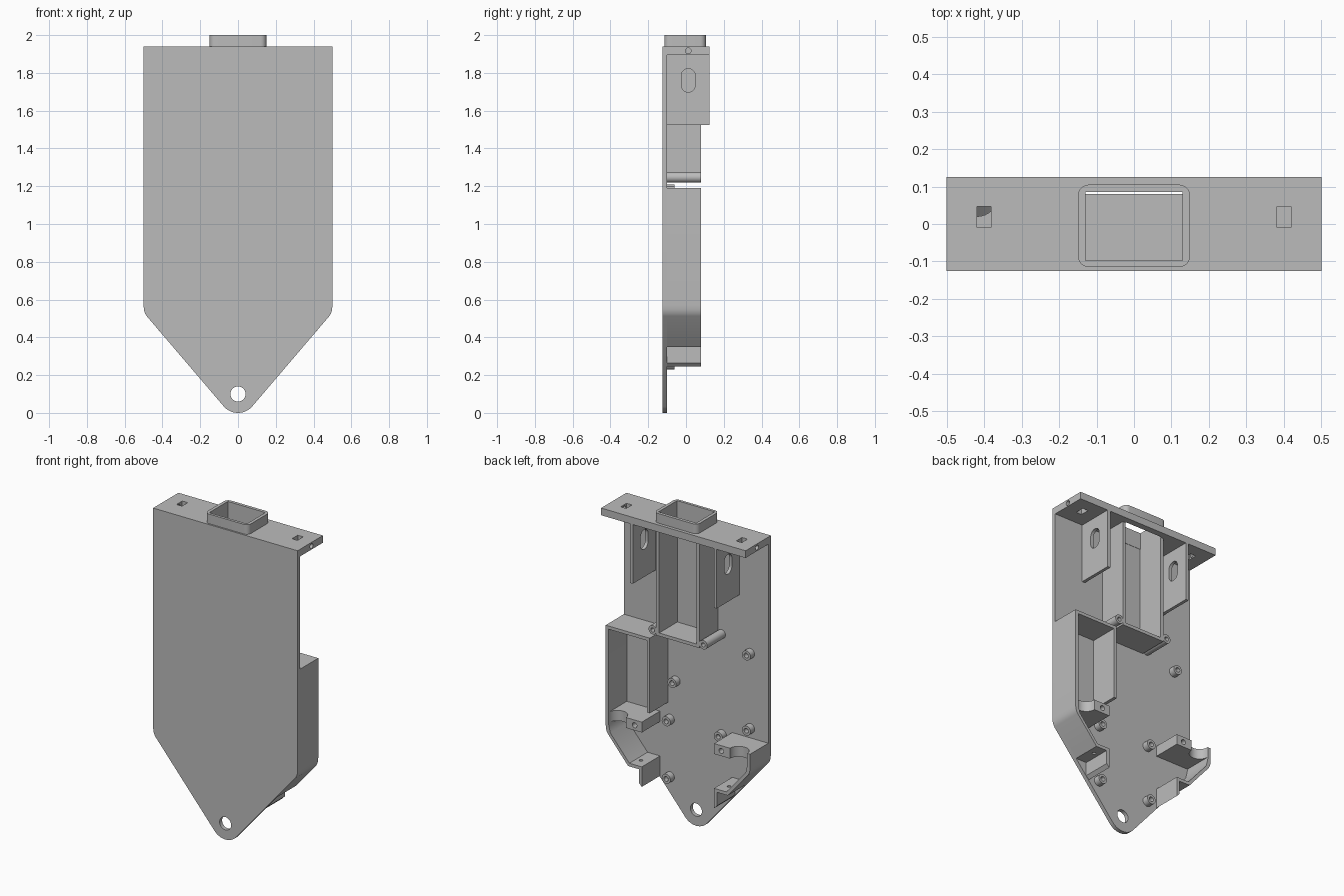
import bpy, bmesh, math
from mathutils import Vector

cube = bpy.data.objects.get("Cube")
if cube:
    bpy.data.objects.remove(cube, do_unlink=True)

grey = bpy.data.materials.new("plain_grey")
grey.use_nodes = True
COLOUR = (0.5, 0.5, 0.5, 1)
grey.diffuse_color = COLOUR
grey.node_tree.nodes["Principled BSDF"].inputs["Base Color"].default_value = COLOUR

BACK = -0.1     # inner face of the back plate
RIM = 0.08      # depth of the raised walls


def prism(name, pts, axis, a, b):
    """Extrude a 2D profile along an axis; the profile uses the other two axes in order."""
    def place(p, t):
        return {"x": (t, p[0], p[1]), "y": (p[0], t, p[1]), "z": (p[0], p[1], t)}[axis]
    bm = bmesh.new()
    low = [bm.verts.new(place(p, a)) for p in pts]
    high = [bm.verts.new(place(p, b)) for p in pts]
    bm.faces.new(low)
    bm.faces.new(high)
    n = len(pts)
    for i in range(n):
        j = (i + 1) % n
        bm.faces.new((low[i], low[j], high[j], high[i]))
    bmesh.ops.recalc_face_normals(bm, faces=bm.faces)
    mesh = bpy.data.meshes.new(name)
    bm.to_mesh(mesh)
    bm.free()
    mesh.materials.append(grey)
    ob = bpy.data.objects.new(name, mesh)
    bpy.context.scene.collection.objects.link(ob)
    return ob


def rect(x0, x1, y0, y1):
    return [(x0, y0), (x1, y0), (x1, y1), (x0, y1)]


def box(name, x0, x1, y0, y1, z0, z1):
    return prism(name, rect(x0, x1, y0, y1), "z", z0, z1)


def arc(cx, cy, r, start=0, end=360, n=32):
    full = end - start == 360
    steps = n if full else n + 1
    angles = [math.radians(start + (end - start) * i / n) for i in range(steps)]
    return [(cx + r * math.cos(t), cy + r * math.sin(t)) for t in angles]


def round_rect(x0, x1, y0, y1, r):
    return (arc(x1 - r, y1 - r, r, 0, 90, 6) + arc(x0 + r, y1 - r, r, 90, 180, 6)
            + arc(x0 + r, y0 + r, r, 180, 270, 6) + arc(x1 - r, y0 + r, r, 270, 360, 6))


def cut(ob, *cutters):
    for c in cutters:
        mod = ob.modifiers.new("cut", "BOOLEAN")
        mod.operation = "DIFFERENCE"
        mod.solver = "EXACT"
        mod.object = c
        bpy.context.view_layer.objects.active = ob
        bpy.ops.object.modifier_apply(modifier=mod.name)
        bpy.data.objects.remove(c, do_unlink=True)


def flip(pts, s):
    return [(p[0] * s, p[1]) for p in pts]


# Back plate: straight sides, tapering to a rounded tip with a hanging hole
tip = arc(0, 0.1, 0.1, 220.5, 319.5, 20)
shoulder = [(0.484, 0.513), (0.492, 0.526), (0.498, 0.545), (0.5, 0.57)]
plate = prism("back_plate", tip + shoulder + [(0.5, 1.94), (-0.5, 1.94)]
              + flip(reversed(shoulder), -1), "y", -0.125, BACK)
cut(plate, prism("hole", arc(0, 0.1, 0.04), "y", -0.2, 0))

# Top flange with the passage, nut slots and end screw holes
flange = box("top_flange", -0.5, 0.5, -0.125, 0.125, 1.895, 1.94)
cut(flange, box("passage", -0.13, 0.13, -0.098, 0.085, 1.8, 2.1))
for s in (1, -1):
    cut(flange,
        box("slot", s * 0.4 - 0.019, s * 0.4 + 0.019, -0.01, 0.047, 1.8, 2.1),
        prism("screw_hole", arc(0.012, 1.917, 0.015, n=16), "x", s * 0.4, s * 0.6))

# Rectangular collar above the flange
collar = prism("top_collar", round_rect(-0.15, 0.15, -0.115, 0.105, 0.03), "z", 1.94, 2.0)
cut(collar, box("passage", -0.13, 0.13, -0.098, 0.085, 1.8, 2.1))

# Central channel
box("channel_floor", -0.15, 0.15, BACK, RIM, 1.22, 1.24)
for s, side in ((1, "left"), (-1, "right")):
    prism(side + "_channel_wall", flip(rect(0.13, 0.15, BACK, RIM), s), "z", 1.22, 1.895)
    boss = prism(side + "_channel_boss", arc(s * 0.175, 1.247, 0.028), "y", BACK, RIM)
    cut(boss, prism("bore", arc(s * 0.175, 1.247, 0.013, n=16), "y", -0.05, 0.2))

    # Hanging lug with an upright oval slot
    lug = prism(side + "_lug", flip(rect(0.28, 0.3, BACK, 0.125), s), "z", 1.525, 1.895)
    oval = arc(0.012, 1.785, 0.037, 0, 180, 14) + arc(0.012, 1.735, 0.037, 180, 360, 14)
    cut(lug, prism("oval", oval, "x", s * 0.2, s * 0.4))

    # Outer wall that follows the taper
    top = 1.19 if s > 0 else 0.65
    wall = ([(0.5, top)] + shoulder[::-1]
            + [(0.362, 0.37), (0.336, 0.37), (0.468, 0.524), (0.48, 0.575), (0.48, top)])
    prism(side + "_outer_wall", flip(wall, s), "y", BACK, RIM)

    # Upper mount with a round notch and a screw hole
    mount = prism(side + "_upper_mount", flip(rect(0.25, 0.485, BACK, RIM), s), "z", 0.585, 0.65)
    cut(mount,
        prism("notch", arc(s * 0.42, RIM, 0.06), "z", 0.5, 0.7),
        prism("bore", arc(s * 0.3, 0.617, 0.016, n=16), "y", -0.02, 0.2))

    # Lower angled tab
    tab = prism(side + "_lower_tab", flip([(0.25, 0.37), (0.25, 0.245), (0.27, 0.265),
                (0.27, 0.35), (0.345, 0.35), (0.362, 0.37)], s), "y", BACK, RIM)
    cut(tab, prism("pin_hole", arc(s * 0.305, 0.01, 0.011, n=16), "z", 0.3, 0.4))

# Side compartment
box("compartment_top", 0.195, 0.49, BACK, RIM, 1.17, 1.19)
box("compartment_inner_wall", 0.195, 0.215, BACK, RIM, 0.72, 1.19)

# Standoffs with bored centres
spots = [(0.18, 0.62), (-0.18, 0.62), (0.18, 0.26), (-0.18, 0.26),
         (-0.375, 1.18), (0.14, 1.17), (0.14, 0.87), (-0.375, 0.71)]
for x, z in spots:
    post = prism("standoff", arc(x, z, 0.03, n=24), "y", BACK, -0.06)
    cut(post, prism("bore", arc(x, z, 0.015, n=16), "y", -0.09, 0))

# Smooth the round surfaces, keep the edges sharp
bpy.ops.object.select_all(action="DESELECT")
for ob in bpy.context.scene.objects:
    if ob.type == "MESH":
        ob.select_set(True)
        bpy.context.view_layer.objects.active = ob
bpy.ops.object.shade_smooth_by_angle(angle=math.radians(30))
